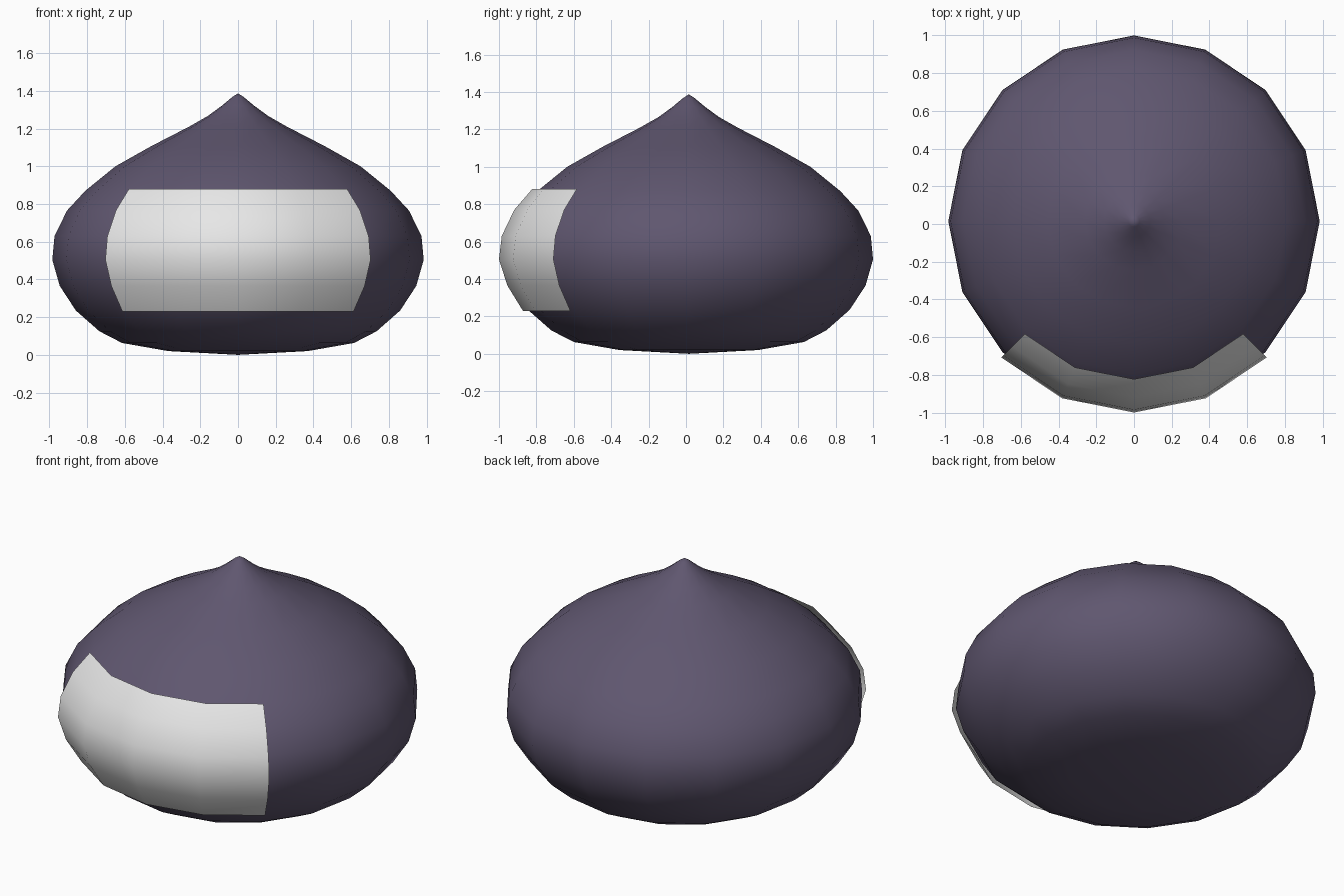
import bpy, bmesh, math

cube = bpy.data.objects.get("Cube")
if cube:
    bpy.data.objects.remove(cube, do_unlink=True)


def make_material(name, rgb):
    mat = bpy.data.materials.new(name)
    mat.use_nodes = True
    color = (*rgb, 1.0)
    mat.diffuse_color = color
    mat.node_tree.nodes["Principled BSDF"].inputs["Base Color"].default_value = color
    return mat


def lathe(name, profile, center_y, start, steps, closed, mat):
    """Sweep (radius, z) points around z in 22.5 degree steps."""
    bm = bmesh.new()
    columns = []
    for i in range(steps if closed else steps + 1):
        a = math.radians(start + 22.5 * i)
        columns.append([bm.verts.new((r * math.cos(a), center_y + r * math.sin(a), z))
                        for r, z in profile])
    for i in range(steps):
        c0, c1 = columns[i], columns[(i + 1) % len(columns)]
        for j in range(len(profile) - 1):
            bm.faces.new((c0[j], c1[j], c1[j + 1], c0[j + 1]))
    # Merge the pole points into single tips
    bmesh.ops.remove_doubles(bm, verts=bm.verts, dist=1e-5)
    for f in bm.faces:
        f.smooth = True
    mesh = bpy.data.meshes.new(name)
    bm.to_mesh(mesh)
    bm.free()
    mesh.materials.append(mat)
    obj = bpy.data.objects.new(name, mesh)
    bpy.context.collection.objects.link(obj)
    return obj


purple = make_material("dusky purple", (0.115, 0.094, 0.16))
white = make_material("off white", (0.8, 0.8, 0.8))

# Onion-shaped body with a flattened base and pointed top
body_profile = [(0, 0), (0.37, 0.02), (0.615, 0.063), (0.735, 0.125),
                (0.86, 0.235), (0.945, 0.365), (0.985, 0.505), (0.973, 0.63),
                (0.907, 0.765), (0.81, 0.87), (0.65, 1.0), (0.46, 1.107),
                (0.26, 1.21), (0.16, 1.267), (0.085, 1.322), (0.03, 1.368), (0, 1.387)]
lathe("body", body_profile, 0.015, 0, 16, True, purple)

# Pale band wrapped over the front quarter
band_profile = [(0.867, 0.23), (0.95, 0.365), (0.995, 0.505),
                (0.98, 0.63), (0.913, 0.77), (0.818, 0.88)]
lathe("front_band", band_profile, -0.005, 225, 4, False, white)
